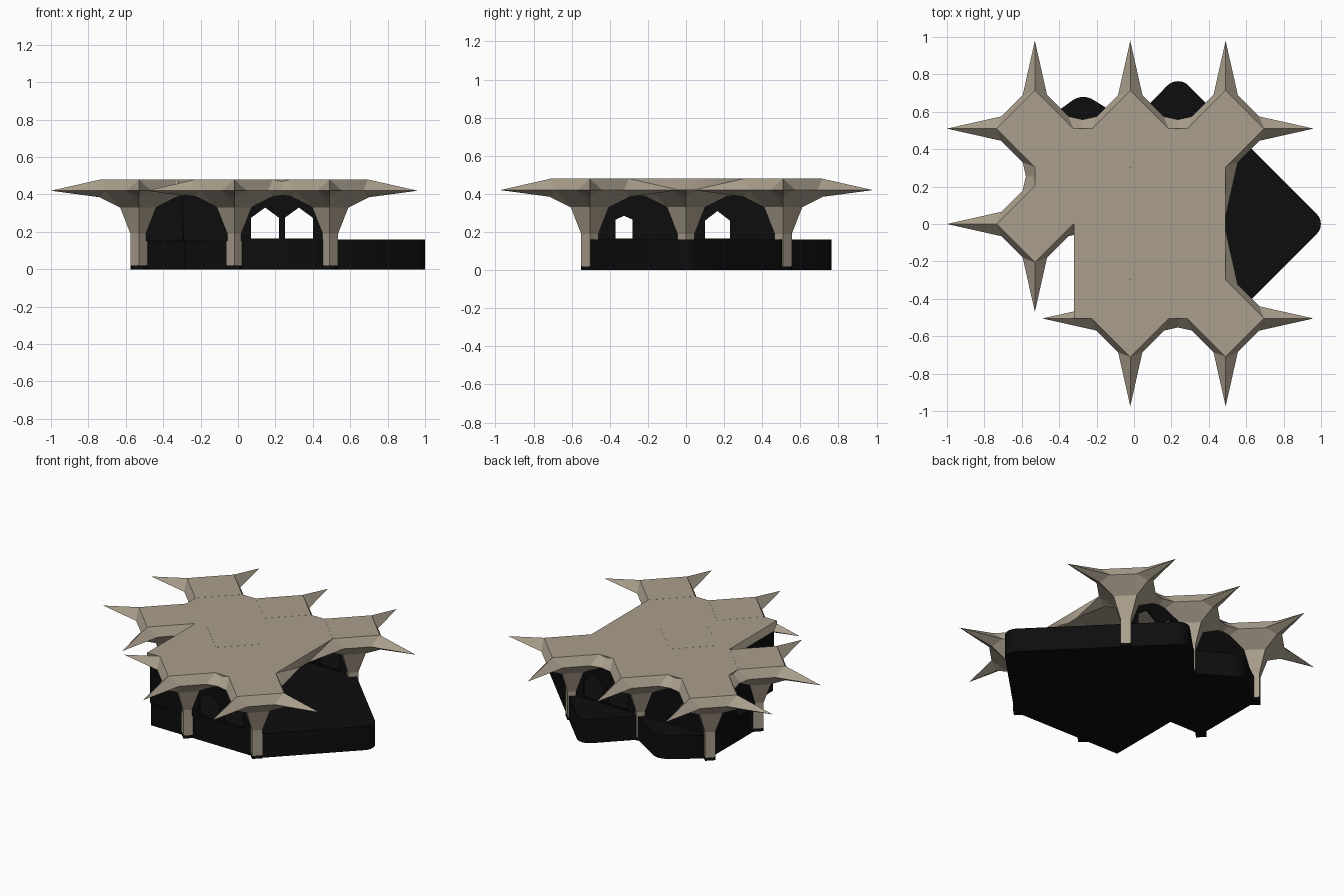
import bpy, bmesh, math
from mathutils import Vector, Matrix

if "Cube" in bpy.data.objects:
    bpy.data.objects.remove(bpy.data.objects["Cube"])


def material(name, rgb):
    m = bpy.data.materials.new(name)
    m.diffuse_color = (*rgb, 1)
    m.use_nodes = True
    m.node_tree.nodes["Principled BSDF"].inputs["Base Color"].default_value = m.diffuse_color
    return m


STONE = material("stone", (0.40, 0.345, 0.265))
BLACK = material("black", (0.004, 0.004, 0.004))


def plate(name, loops, depth, matrix, mat):
    """Flat outline (later loops are holes) thickened evenly about its plane."""
    cu = bpy.data.curves.new(name, 'CURVE')
    cu.dimensions = '2D'
    cu.fill_mode = 'BOTH'
    cu.extrude = depth / 2
    for loop in loops:
        sp = cu.splines.new('POLY')
        sp.points.add(len(loop) - 1)
        for p, (x, y) in zip(sp.points, loop):
            p.co = (x, y, 0, 1)
        sp.use_cyclic_u = True
    ob = bpy.data.objects.new(name, cu)
    bpy.context.collection.objects.link(ob)
    ob.matrix_world = matrix
    cu.materials.append(mat)
    bpy.ops.object.select_all(action='DESELECT')
    ob.select_set(True)
    bpy.context.view_layer.objects.active = ob
    bpy.ops.object.convert(target='MESH')
    return ob


def rounded(points, steps=8):
    """Outline from (x, y, radius) corners."""
    out = []
    for i, (x, y, r) in enumerate(points):
        c = Vector((x, y))
        if r == 0:
            out.append((x, y))
            continue
        a = (Vector(points[i - 1][:2]) - c).normalized()
        b = (Vector(points[(i + 1) % len(points)][:2]) - c).normalized()
        half = a.angle(b) / 2
        mid = c + (a + b).normalized() * (r / math.sin(half))
        s = c + a * (r / math.tan(half)) - mid
        e = c + b * (r / math.tan(half)) - mid
        turn = math.atan2(s.x * e.y - s.y * e.x, s.dot(e))
        for k in range(steps + 1):
            t = turn * k / steps
            out.append((mid.x + s.x * math.cos(t) - s.y * math.sin(t),
                        mid.y + s.x * math.sin(t) + s.y * math.cos(t)))
    return out


# Column with a four-pointed star capital, one quarter repeated four times
def star_column_mesh():
    bm = bmesh.new()
    arm = {"foot": (0.045, 0, 0.02), "neck": (0.045, 0, 0.19),
           "flare": (0.10, 0, 0.33), "keel": (0.21, 0, 0.385),
           "tip": (0.47, 0, 0.42), "top": (0.205, 0, 0.48),
           "el": (0.18, 0.065, 0.42), "er": (0.18, -0.065, 0.42)}
    arms = []
    for q in range(4):
        rot = Matrix.Rotation(q * math.pi / 2, 3, 'Z')
        arms.append({k: bm.verts.new(rot @ Vector(v)) for k, v in arm.items()})
    for q in range(4):
        a, b = arms[q], arms[(q + 1) % 4]
        bm.faces.new((a["foot"], b["foot"], b["neck"], a["neck"]))
        bm.faces.new((a["neck"], b["neck"], b["flare"], a["flare"]))
        bm.faces.new((a["flare"], b["flare"], b["er"], a["el"]))
        bm.faces.new((a["el"], b["er"], b["top"], a["top"]))
        for e in ("el", "er"):
            bm.faces.new((a["flare"], a["keel"], a[e]))
            bm.faces.new((a["keel"], a["tip"], a[e]))
            bm.faces.new((a["tip"], a["top"], a[e]))
    bm.faces.new([a["top"] for a in arms])
    bm.faces.new([a["foot"] for a in arms])
    bmesh.ops.recalc_face_normals(bm, faces=bm.faces)
    me = bpy.data.meshes.new("star_column")
    bm.to_mesh(me)
    bm.free()
    me.materials.append(STONE)
    return me


X0, X1, X2 = -0.53, -0.02, 0.49
Y0, Y1, Y2 = -0.505, 0.0, 0.51
XC = -0.29
column = star_column_mesh()
for i, (x, y) in enumerate([(X0, Y2), (X1, Y2), (X2, Y2), (X0, Y1),
                            (X1, Y1), (X1, Y0), (X2, Y0)]):
    ob = bpy.data.objects.new(f"star_column_{i + 1}", column)
    ob.location = (x, y, 0)
    bpy.context.collection.objects.link(ob)
    # black foot under each column
    plate(f"column_foot_{i + 1}",
          [[(0.045, 0), (0, 0.045), (-0.045, 0), (0, -0.045)]], 0.02,
          Matrix.Translation((x, y, 0.01)), BLACK)

# Flat roof slab, with one corner left out
plate("roof_slab", [[(X0, Y1), (-0.32, Y1), (-0.32, Y0), (X2, Y0),
                     (X2, Y2), (X0, Y2)]], 0.06,
      Matrix.Translation((0, 0, 0.4495)), STONE)

# Raised deck with rounded angular bays
deck = rounded([(X0, Y1, 0), (XC, Y1, 0), (XC, Y0, 0), (0.515, Y0 - 0.01, 0),
                (1.03, 0, 0.075), (0.235, 0.797, 0.08), (X1, 0.54, 0.03),
                (-0.275, 0.70, 0.1), (X0, 0.515, 0)])
plate("deck", [deck], 0.16, Matrix.Translation((0, 0, 0.08)), BLACK)


# Walls under the arches, with gabled window openings
def wall(name, start, end, windows=()):
    s, e = Vector((*start, 0)), Vector((*end, 0))
    length = (e - s).length
    ang = math.atan2(e.y - s.y, e.x - s.x)
    loops = [[(0, 0.15), (length, 0.15), (length, 0.42), (0, 0.42)]]
    for a, b, shoulder, peak in windows:
        loops.append([(a, 0.165), (b, 0.165), (b, shoulder),
                      ((a + b) / 2, peak), (a, shoulder)])
    m = (Matrix.Translation(s) @ Matrix.Rotation(ang, 4, 'Z')
         @ Matrix.Rotation(math.pi / 2, 4, 'X'))
    plate(name, loops, 0.016, m, BLACK)


pair = [(0.09, 0.24, 0.275, 0.33), (0.27, 0.42, 0.275, 0.33)]
wall("front_window_wall", (X1, Y0), (X2, Y0), pair)
wall("back_window_wall", (X1, Y2), (X2, Y2), pair)
wall("back_plain_wall", (X0, Y2), (X1, Y2))
wall("front_plain_wall", (XC, Y0), (X1, Y0))
wall("inner_front_wall", (X0, Y1), (XC, Y1))
wall("left_wall", (X0, Y1), (X0, Y2), [(0.10, 0.23, 0.26, 0.31)])
wall("left_front_wall", (XC, Y0), (XC, Y1), [(0.135, 0.225, 0.265, 0.285)])
